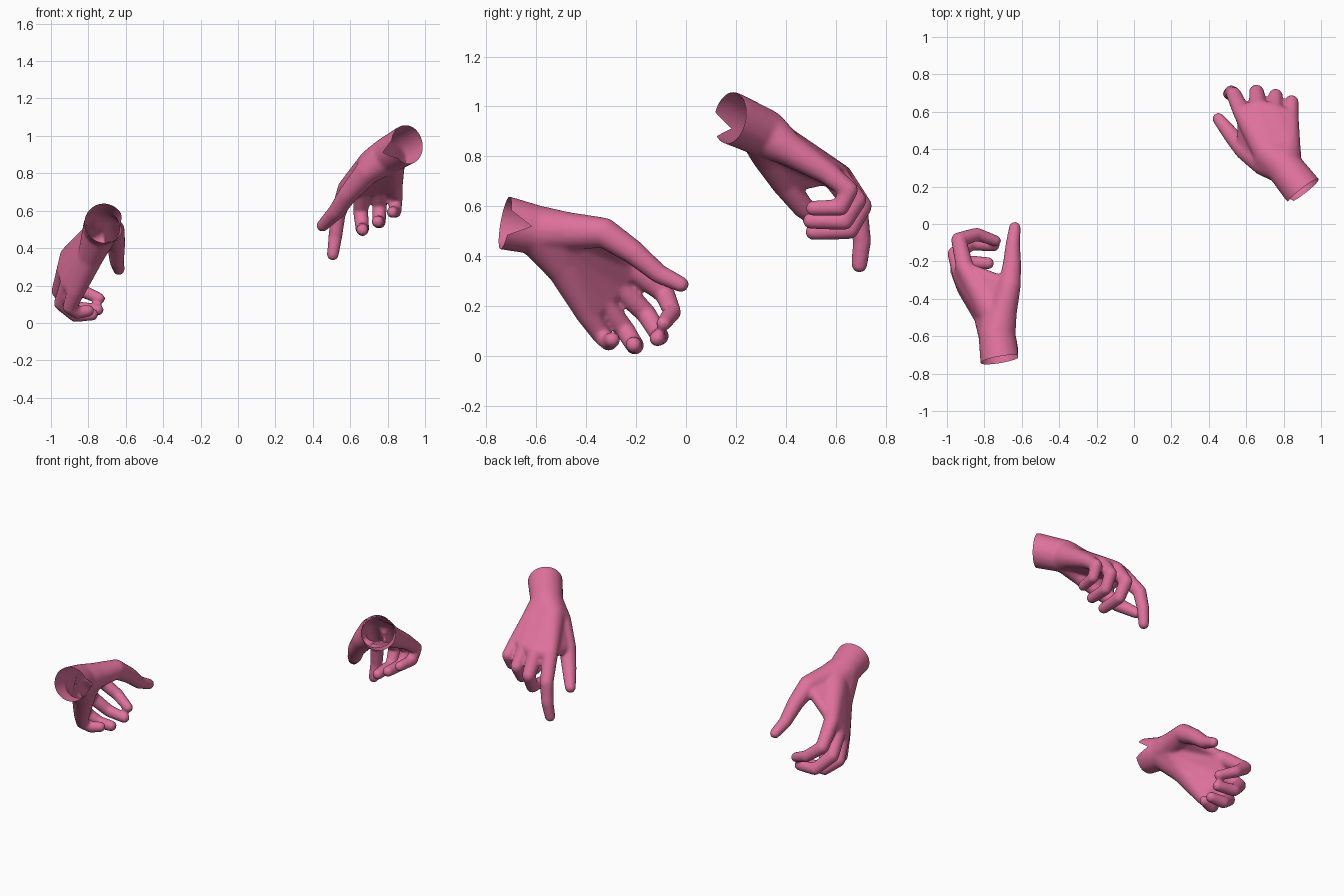
import bpy
import bmesh
from mathutils import Vector as V

if "Cube" in bpy.data.objects:
    bpy.data.objects.remove(bpy.data.objects["Cube"], do_unlink=True)

skin = bpy.data.materials.new("pink skin")
skin.use_nodes = True
PINK = (0.73, 0.165, 0.33, 1)
skin.diffuse_color = PINK
skin.node_tree.nodes["Principled BSDF"].inputs["Base Color"].default_value = PINK


def ball(x, y, z, r):
    return V((x, y, z)), r


def blend(a, b, t):
    return a[0].lerp(b[0], t), a[1] + (b[1] - a[1]) * t


def thin(b, r):
    return b[0], r


def hull(bm, balls):
    """Closed skin wrapped round a few balls."""
    part = bmesh.new()
    for centre, r in balls:
        made = bmesh.ops.create_icosphere(part, subdivisions=3, radius=r)
        bmesh.ops.translate(part, verts=made["verts"], vec=centre)
    for f in list(part.faces):
        part.faces.remove(f)
    for e in list(part.edges):
        part.edges.remove(e)
    out = bmesh.ops.convex_hull(part, input=part.verts[:])
    loose = {v for v in out["geom_interior"] + out["geom_unused"]
             if isinstance(v, bmesh.types.BMVert) and not v.link_faces}
    bmesh.ops.delete(part, geom=list(loose), context="VERTS")
    bmesh.ops.recalc_face_normals(part, faces=part.faces[:])
    temp = bpy.data.meshes.new("hull")
    part.to_mesh(temp)
    part.free()
    bm.from_mesh(temp)
    bpy.data.meshes.remove(temp)


def chain(bm, balls):
    for a, b in zip(balls, balls[1:]):
        hull(bm, [a, b])


def cut_wrist(bm, wrist, axis, side):
    """Open the wrist end and tear a small V in its rim."""
    axis = V(axis).normalized()
    side = V(side)
    side = (side - axis * side.dot(axis)).normalized()
    across = axis.cross(side)
    bmesh.ops.bisect_plane(bm, geom=bm.verts[:] + bm.edges[:] + bm.faces[:],
                           plane_co=wrist, plane_no=axis, clear_inner=True)
    depth, half = 0.09, 0.05
    for s in (-1, 1):
        near = [f for f in bm.faces
                if (f.calc_center_median() - wrist).dot(axis) < depth + 0.02]
        geom = set(near)
        for f in near:
            geom.update(f.verts)
            geom.update(f.edges)
        bmesh.ops.bisect_plane(bm, geom=list(geom), plane_co=wrist + axis * depth,
                               plane_no=across * depth + axis * half * s)
    torn = []
    for f in bm.faces:
        d = f.calc_center_median() - wrist
        along = d.dot(axis)
        if d.dot(side) > 0 and along < depth and \
                abs(d.dot(across)) < half * (1 - along / depth):
            torn.append(f)
    bmesh.ops.delete(bm, geom=torn, context="FACES")


def make_hand(name, arm, axis, tear, carpals, thumb, fingers):
    bm = bmesh.new()
    # forearm, starting a little behind the cut
    wrist, r = arm[0]
    stub = (wrist - V(axis).normalized() * 0.12, r)
    chain(bm, [stub] + arm)
    hull(bm, [arm[-1]] + carpals)
    # palm, wedge by wedge between neighbouring fingers
    roots = [blend(carpals[0], carpals[1], i / 3) for i in range(4)]
    for i in range(3):
        hull(bm, roots[i:i + 2] + [fingers[i][0], fingers[i + 1][0]])
    # fingers and thumb
    for digit in fingers + [thumb]:
        chain(bm, digit)
    hull(bm, [arm[-1], carpals[0], thumb[0]])
    # web between thumb and index finger
    knuckle = fingers[0][0]
    hull(bm, [thin(thumb[0], 0.06), thin(thumb[1], 0.038),
              thin(blend(roots[0], knuckle, 0.5), 0.04), thin(knuckle, 0.03)])

    # fuse all parts to one smooth skin
    mesh = bpy.data.meshes.new(name)
    bm.to_mesh(mesh)
    bm.free()
    obj = bpy.data.objects.new(name, mesh)
    bpy.context.collection.objects.link(obj)
    fuse = obj.modifiers.new("fuse", "REMESH")
    fuse.mode = "VOXEL"
    fuse.voxel_size = 0.009
    relax = obj.modifiers.new("relax", "SMOOTH")
    relax.factor = 0.5
    relax.iterations = 8
    graph = bpy.context.evaluated_depsgraph_get()
    graph.update()
    fused = bpy.data.meshes.new_from_object(obj.evaluated_get(graph))
    obj.modifiers.clear()
    bm = bmesh.new()
    bm.from_mesh(fused)
    cut_wrist(bm, wrist, axis, tear)
    for f in bm.faces:
        f.smooth = True
        f.material_index = 0
    bm.to_mesh(mesh)
    bm.free()
    bpy.data.meshes.remove(fused)
    mesh.materials.clear()
    mesh.materials.append(skin)


# low hand: palm turned to +x, fingers curled under
make_hand(
    "low_hand",
    arm=[ball(-.715, -.725, .533, .108), ball(-.732, -.6, .505, .099)],
    axis=(-.17, .97, -.17), tear=(1, 0, .05),
    carpals=[ball(-.735, -.5, .48, .085), ball(-.79, -.49, .35, .068)],
    thumb=[ball(-.705, -.48, .5, .078), ball(-.665, -.33, .495, .06),
           ball(-.652, -.21, .415, .049), ball(-.648, -.11, .33, .039),
           ball(-.637, -.02, .287, .032)],
    fingers=[
        [ball(-.905, -.23, .36, .048), ball(-.937, -.085, .25, .041),
         ball(-.84, -.055, .175, .036), ball(-.74, -.09, .13, .03)],
        [ball(-.92, -.28, .29, .049), ball(-.957, -.16, .17, .041),
         ball(-.87, -.105, .08, .037), ball(-.75, -.115, .07, .032)],
        [ball(-.9, -.34, .22, .049), ball(-.945, -.245, .105, .04),
         ball(-.87, -.205, .042, .037), ball(-.78, -.21, .045, .033)],
        [ball(-.865, -.395, .17, .048), ball(-.9, -.34, .085, .038),
         ball(-.86, -.31, .055, .035), ball(-.8, -.295, .065, .032)],
    ])

# high hand: palm down, index finger pointing to the ground
make_hand(
    "high_hand",
    arm=[ball(.905, .177, .955, .105), ball(.8, .31, .895, .098)],
    axis=(-.6, .78, -.15), tear=(-.78, -.6, -.3),
    carpals=[ball(.72, .37, .855, .078), ball(.825, .41, .83, .066)],
    thumb=[ball(.695, .325, .81, .068), ball(.59, .395, .69, .052),
           ball(.525, .47, .595, .044), ball(.452, .562, .52, .033)],
    fingers=[
        [ball(.58, .59, .72, .048), ball(.535, .69, .58, .041),
         ball(.52, .705, .46, .037), ball(.507, .695, .365, .032)],
        [ball(.665, .62, .72, .048), ball(.655, .705, .6, .041),
         ball(.665, .655, .505, .037), ball(.665, .51, .497, .033)],
        [ball(.75, .6, .73, .047), ball(.757, .685, .625, .039),
         ball(.755, .635, .54, .036), ball(.747, .5, .542, .033)],
        [ball(.835, .565, .735, .046), ball(.843, .652, .665, .038),
         ball(.84, .62, .595, .034), ball(.825, .51, .592, .031)],
    ])
